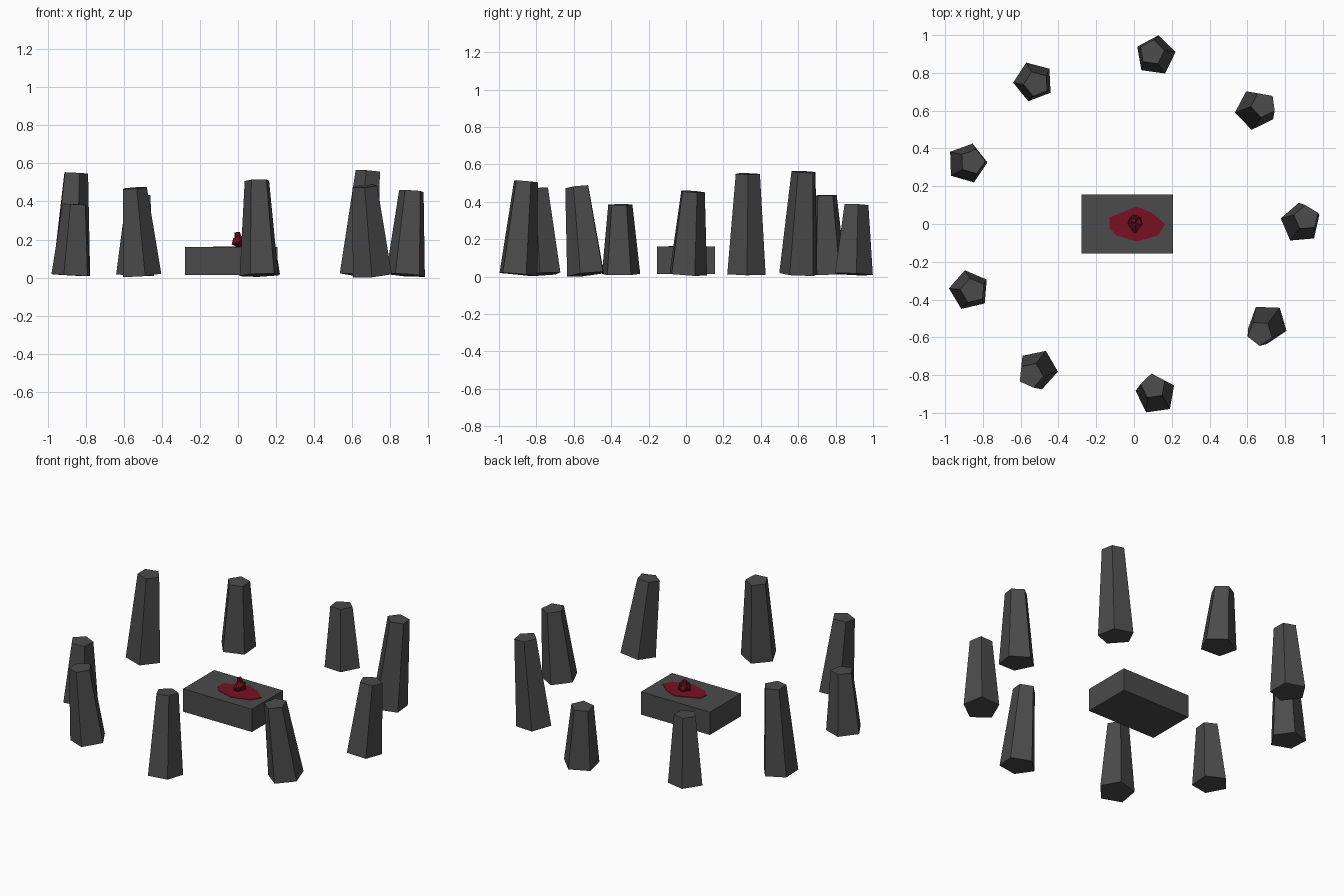
import bpy, bmesh, math
from mathutils import Vector, Matrix

if "Cube" in bpy.data.objects:
    bpy.data.objects.remove(bpy.data.objects["Cube"])


def material(name, rgb):
    m = bpy.data.materials.new(name)
    m.diffuse_color = (*rgb, 1)
    m.use_nodes = True
    m.node_tree.nodes["Principled BSDF"].inputs["Base Color"].default_value = m.diffuse_color
    return m


STONE = material("dark stone", (0.07, 0.07, 0.07))
BLOOD = material("deep red", (0.19, 0.005, 0.016))
HEART = material("dark red", (0.14, 0.004, 0.012))


def finish(bm, name, mat):
    bmesh.ops.recalc_face_normals(bm, faces=bm.faces)
    me = bpy.data.meshes.new(name)
    bm.to_mesh(me)
    bm.free()
    me.materials.append(mat)
    ob = bpy.data.objects.new(name, me)
    bpy.context.collection.objects.link(ob)
    return ob


def frustum(bm, base, top, r1, r2, sides, phase):
    """Tapered prism from base to top, caps square to its axis."""
    base, top = Vector(base), Vector(top)
    axis = top - base
    tilt = Vector((0, 0, 1)).rotation_difference(axis).to_matrix().to_4x4()
    mat = (Matrix.Translation((base + top) / 2) @ tilt
           @ Matrix.Rotation(math.radians(phase), 4, 'Z'))
    rings = []
    for r, z in ((r1, -axis.length / 2), (r2, axis.length / 2)):
        rings.append([bm.verts.new(mat @ Vector((
            r * math.cos(2 * math.pi * i / sides),
            r * math.sin(2 * math.pi * i / sides), z))) for i in range(sides)])
    a, b = rings
    bm.faces.new(a[::-1])
    bm.faces.new(b)
    for i in range(sides):
        j = (i + 1) % sides
        bm.faces.new((a[i], a[j], b[j], b[i]))


# Ring of leaning stones: base x, y, top x, y, height, turn in degrees
stones = [
    (0.882, 0.005, 0.912, 0.033, 0.455, 23),
    (0.641, 0.605, 0.685, 0.631, 0.56, 44),
    (0.114, 0.892, 0.095, 0.908, 0.385, 10),
    (-0.532, 0.754, -0.517, 0.742, 0.435, 39),
    (-0.884, 0.322, -0.855, 0.33, 0.55, 2),
    (-0.872, -0.35, -0.853, -0.353, 0.385, 31),
    (-0.51, -0.77, -0.546, -0.80, 0.47, 66),
    (0.115, -0.902, 0.102, -0.859, 0.51, 26),
    (0.706, -0.528, 0.667, -0.578, 0.48, 52),
]
for n, (x, y, tx, ty, h, turn) in enumerate(stones, 1):
    bm = bmesh.new()
    frustum(bm, (x, y, 0.013), (tx, ty, h), 0.108, 0.068, 5, turn)
    finish(bm, f"standing_stone_{n}", STONE)

# Altar slab
bm = bmesh.new()
bmesh.ops.create_cube(bm, size=1, matrix=Matrix.Translation((-0.035, 0, 0.0875))
                      @ Matrix.Diagonal((0.485, 0.312, 0.145, 1)))
finish(bm, "altar", STONE)

# Stain on the altar top
outline = [(-.13, .035), (.015, .093), (.095, .06), (.165, 0),
           (.13, -.06), (.015, -.093), (-.095, -.06), (-.13, -.02)]
bm = bmesh.new()
low = bm.faces.new([bm.verts.new((x, y, 0.159)) for x, y in outline])
ext = bmesh.ops.extrude_face_region(bm, geom=[low], use_keep_orig=True)
for v in ext["geom"]:
    if isinstance(v, bmesh.types.BMVert):
        v.co.z += 0.004
finish(bm, "stain", BLOOD)

# Heart: low-poly ball pulled to a point towards the front, with a stub on top
bm = bmesh.new()
bmesh.ops.create_icosphere(bm, subdivisions=1, radius=1)
for v in bm.verts:
    x, y, z = v.co
    k = 1 if y > -0.2 else 0.45
    v.co = Vector((0.006 + 0.044 * x * k, 0.0 + 0.055 * y, 0.19 + 0.034 * z * k))
frustum(bm, (0.002, 0.022, 0.2), (-0.004, 0.018, 0.238), 0.022, 0.014, 5, 18)
finish(bm, "heart", HEART)
